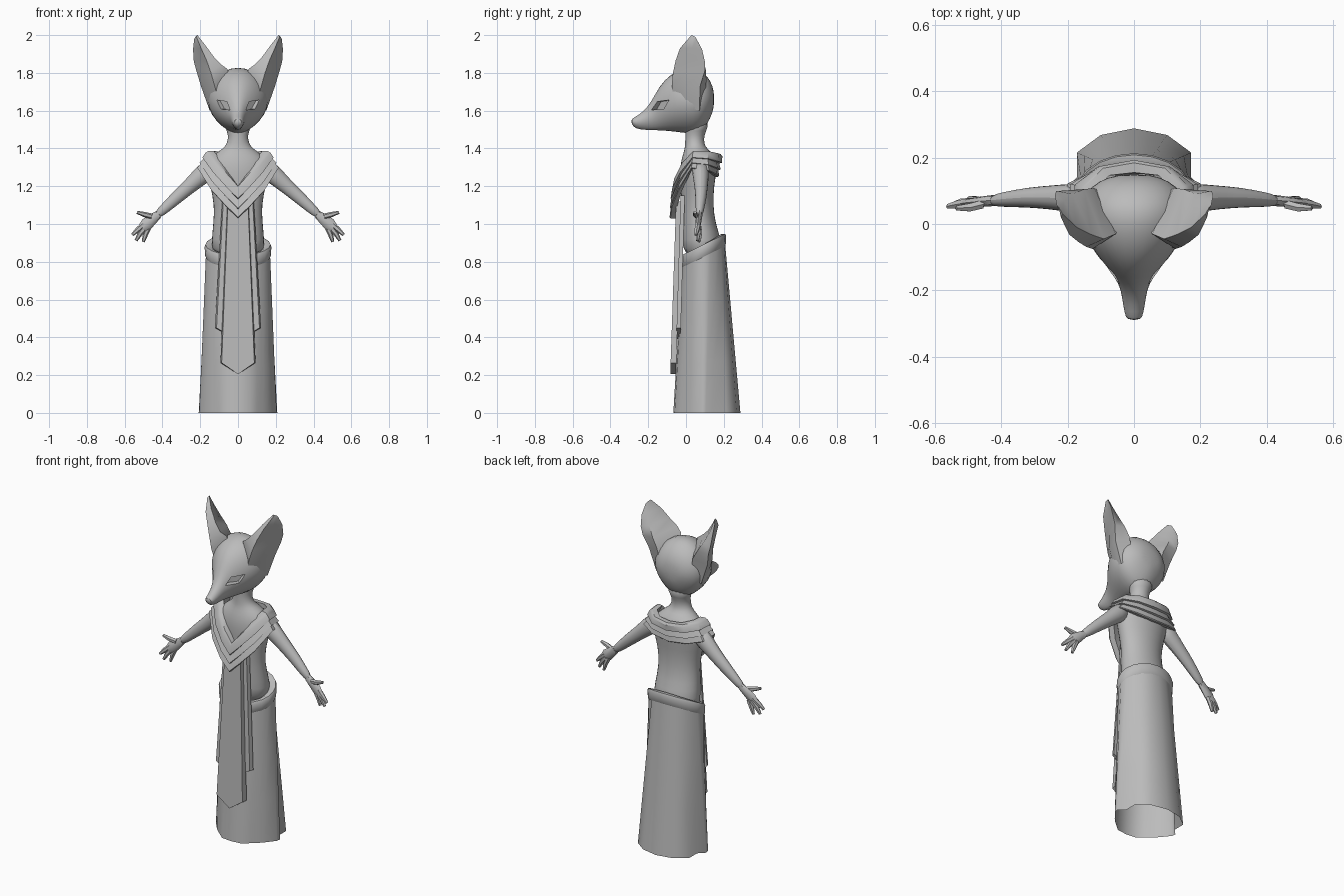
import bpy
import bmesh
from math import sin, cos, pi, radians
from mathutils import Vector

default = bpy.data.objects.get("Cube")
if default:
    bpy.data.objects.remove(default)

clay = bpy.data.materials.new("plain grey")
clay.use_nodes = True
GREY = (0.5, 0.5, 0.5, 1)
clay.diffuse_color = GREY
clay.node_tree.nodes["Principled BSDF"].inputs["Base Color"].default_value = GREY


def loft(name, rings, caps=True, wrap=False, subdivide=0, angle=40):
    """Skin a list of closed rings that share one point count."""
    bm = bmesh.new()
    loops = [[bm.verts.new(p) for p in ring] for ring in rings]
    pairs = list(zip(loops, loops[1:]))
    if wrap:
        pairs.append((loops[-1], loops[0]))
    for low, high in pairs:
        for i in range(len(low)):
            j = (i + 1) % len(low)
            bm.faces.new((low[i], low[j], high[j], high[i]))
    if caps and not wrap:
        bm.faces.new(loops[0])
        bm.faces.new(loops[-1])
    bmesh.ops.recalc_face_normals(bm, faces=bm.faces)
    mesh = bpy.data.meshes.new(name)
    bm.to_mesh(mesh)
    bm.free()
    mesh.materials.append(clay)
    obj = bpy.data.objects.new(name, mesh)
    bpy.context.collection.objects.link(obj)
    bpy.ops.object.select_all(action='DESELECT')
    obj.select_set(True)
    bpy.context.view_layer.objects.active = obj
    bpy.ops.object.shade_smooth_by_angle(angle=radians(angle))
    if subdivide:
        smooth = obj.modifiers.new("Smooth", 'SUBSURF')
        smooth.levels = smooth.render_levels = subdivide
    return obj


def angles(count):
    return [2 * pi * i / count for i in range(count)]


def full_loop(half):
    """Mirror a half path that runs from front centre to back centre."""
    return [Vector(p) for p in half] + [Vector((-p[0], *p[1:])) for p in half[-2:0:-1]]


def tube(name, stations, side, sides=8, subdivide=0):
    """Round limb; each station is x, y, z, radius in the limb plane, radius in depth."""
    centres = [Vector((side * s[0], s[1], s[2])) for s in stations]
    rings = []
    for i, c in enumerate(centres):
        along = (centres[min(i + 1, len(centres) - 1)] - centres[max(i - 1, 0)]).normalized()
        depth = Vector((0, 1, 0))
        across = along.cross(depth).normalized()
        wide, thick = stations[i][3:]
        rings.append([c + across * wide * cos(a) + depth * thick * sin(a) for a in angles(sides)])
    return loft(name, rings, subdivide=subdivide)


# Head: egg-shaped sections from nose to nape (y, bottom, top, half width)
head_stations = [
    (-.29, 1.53, 1.556, .022), (-.268, 1.503, 1.568, .03), (-.22, 1.497, 1.60, .037),
    (-.18, 1.495, 1.655, .046), (-.14, 1.492, 1.735, .077), (-.09, 1.488, 1.79, .12),
    (-.03, 1.48, 1.825, .158), (.04, 1.47, 1.84, .172), (.09, 1.49, 1.81, .157),
    (.13, 1.555, 1.765, .112), (.15, 1.62, 1.70, .05)]
head_rings = []
for y, bottom, top, half in head_stations:
    ring = []
    for a in angles(14):
        narrow = 1 - 0.3 * sin(a) ** 2 if sin(a) < 0 else 1
        ring.append((half * cos(a) * narrow, y, (top + bottom) / 2 + (top - bottom) / 2 * sin(a)))
    head_rings.append(ring)
head = loft("head", head_rings, subdivide=1, angle=60)

# Eyes: slanted recesses cut into the face
eye_outline = [(.032, -.172, 1.604), (.054, -.147, 1.648), (.112, -.09, 1.656), (.086, -.115, 1.608)]
for label, side in (("left", 1), ("right", -1)):
    outward = Vector((side * .7, -.7, 0))
    corners = [Vector((side * x, y, z)) for x, y, z in eye_outline]
    cutter = loft(label + "_eye_cutter", [[c + outward * d for c in corners] for d in (-.022, .06)])
    cutter.data.shade_flat()
    cutter.hide_render = True
    cutter.hide_set(True)
    cut = head.modifiers.new(label + " eye", 'BOOLEAN')
    cut.object = cutter
    cut.operation = 'DIFFERENCE'

# Ears: leaves growing out of the temples; rows hold front ridge, face, outer edge, back, inner edge
ear_rows = [
    ((.10, -.065, 1.65), (.145, 0, 1.62), (.15, .07, 1.60), (.10, .10, 1.66), (.04, 0, 1.72)),
    ((.125, -.075, 1.735), (.175, -.005, 1.73), (.196, .075, 1.73), (.12, .108, 1.76), (.055, -.03, 1.82)),
    ((.143, -.069, 1.80), (.188, .01, 1.81), (.22, .10, 1.81), (.15, .105, 1.815), (.09, -.045, 1.845)),
    ((.166, -.055, 1.865), (.2, .025, 1.87), (.234, .10, 1.86), (.185, .09, 1.875), (.128, -.032, 1.885)),
    ((.195, -.032, 1.93), (.212, .03, 1.93), (.238, .085, 1.925), (.21, .07, 1.935), (.172, -.01, 1.945)),
    ((.22, .02, 1.99), (.224, .038, 1.99), (.232, .055, 1.98), (.226, .05, 1.99), (.215, .03, 2))]
for label, side in (("left", 1), ("right", -1)):
    loft(label + "_ear", [[(side * x, y, z) for x, y, z in row] for row in ear_rows], angle=50)

# Torso and neck: oval sections (height, centre y, half width, half depth)
torso_stations = [
    (.82, .085, .145, .1), (.92, .085, .142, .105), (1.0, .068, .134, .09), (1.1, .06, .127, .085),
    (1.2, .06, .15, .09), (1.28, .065, .17, .1), (1.34, .065, .16, .092), (1.385, .06, .105, .072),
    (1.41, .047, .066, .053), (1.45, .045, .053, .05), (1.49, .05, .056, .054), (1.55, .06, .09, .075)]
loft("torso", [[(w * cos(a), y + d * sin(a), z) for a in angles(16)]
               for z, y, w, d in torso_stations], subdivide=1, angle=60)

# Skirt: open sheath, oval at the slanted waist, falling into folds at the hem
waist_path = [(.169 * sin(pi * i / 10), .0925 - .1125 * cos(pi * i / 10)) for i in range(11)]
hem_path = [(0, -.067), (.065, -.06), (.1, -.03), (.135, 0), (.155, .02), (.204, .08),
            (.208, .105), (.172, .14), (.172, .215), (.1, .268), (0, .288)]


def waist_ring(grow, drop):
    ring = []
    for p in full_loop(waist_path):
        out = (p - Vector((0, .09))).normalized() * grow
        ring.append((p.x + out.x, p.y + out.y, .835 + .5 * (p.y + .02) - drop))
    return ring


skirt_rings = []
for level in (0, .3, .65, 1):
    skirt_rings.append([Vector((*hem, 0)).lerp(Vector(top), level) for hem, top
                        in zip(full_loop(hem_path), waist_ring(0, .03))])
loft("skirt", skirt_rings, caps=False, angle=60)

# Belt: folded band following the slanted waist
belt_profile = [(-.05, .02), (-.018, 0), (.003, 0), (.008, .012), (.005, .06), (-.003, .07)]
loft("belt", [waist_ring(grow, drop) for grow, drop in belt_profile], caps=False)

# Shawl: stepped layers between a neckline and a lower edge
neckline = [(0, -.058, 1.2), (.05, -.047, 1.258), (.105, -.015, 1.328), (.152, .04, 1.387),
            (.145, .11, 1.387), (.09, .165, 1.375), (0, .18, 1.37)]
lower_edge = [(0, -.078, 1.03), (.06, -.071, 1.09), (.135, -.038, 1.175), (.208, .03, 1.295),
              (.192, .12, 1.28), (.11, .155, 1.26), (0, .165, 1.25)]
layers = [(0, -.025), (0, .004), (.1, .014), (.38, .016), (.41, .002), (.68, .014), (.71, .002),
          (.96, .01), (1, .004), (1, -.025)]
shawl_rings = []
for blend, puff in layers:
    ring = []
    for inner, outer in zip(full_loop(neckline), full_loop(lower_edge)):
        p = inner.lerp(outer, blend)
        ring.append(p + Vector((p.x, p.y - .07, 0)).normalized() * puff)
    shawl_rings.append(ring)
loft("shawl", shawl_rings, wrap=True, angle=35)


# Hanging cloth panels: pointed strips under the shawl with slightly narrower faces
def panel(name, half_outline, top_y, slope, thickness):
    outline = half_outline + [(-x, z) for x, z in reversed(half_outline) if x]
    rings = [[(x * narrow, top_y + slope * (z - 1.1) + depth, z) for x, z in outline]
             for depth, narrow in ((0, .93), (thickness, 1))]
    loft(name, rings, angle=20)


panel("front_panel", [(0, .205), (.093, .265), (.057, 1.12)], -.053, .034, .03)
panel("rear_panel", [(0, .39), (.068, .42), (.122, .45), (.082, 1.15)], -.03, .03, .022)

# Arms and hands: tapered limbs with a flat palm, three fingers and a thumb
arm_path = [(.13, .075, 1.31, .055, .05), (.19, .078, 1.26, .054, .046), (.25, .08, 1.205, .042, .038),
            (.32, .08, 1.145, .037, .032), (.39, .074, 1.08, .028, .024), (.43, .07, 1.045, .023, .018)]
palm_path = [(.42, .071, 1.052, .021, .017), (.45, .068, 1.028, .028, .016),
             (.485, .064, .998, .034, .015), (.508, .061, .978, .024, .011)]
finger_paths = {
    "thumb": [(.455, .06, 1.04), (.495, .05, 1.05), (.535, .048, 1.062)],
    "upper_finger": [(.495, .064, 1.0), (.53, .058, .97), (.56, .053, .942)],
    "middle_finger": [(.488, .066, .985), (.518, .064, .95), (.54, .06, .912)],
    "lower_finger": [(.472, .07, .985), (.49, .072, .945), (.502, .07, .905)]}
for label, side in (("left", 1), ("right", -1)):
    tube(label + "_arm", arm_path, side, 10, 1)
    tube(label + "_palm", palm_path, side)
    for finger, path in finger_paths.items():
        radii = (.015, .014, .008)
        tube(label + "_" + finger, [(*p, r, r) for p, r in zip(path, radii)], side, 6)
